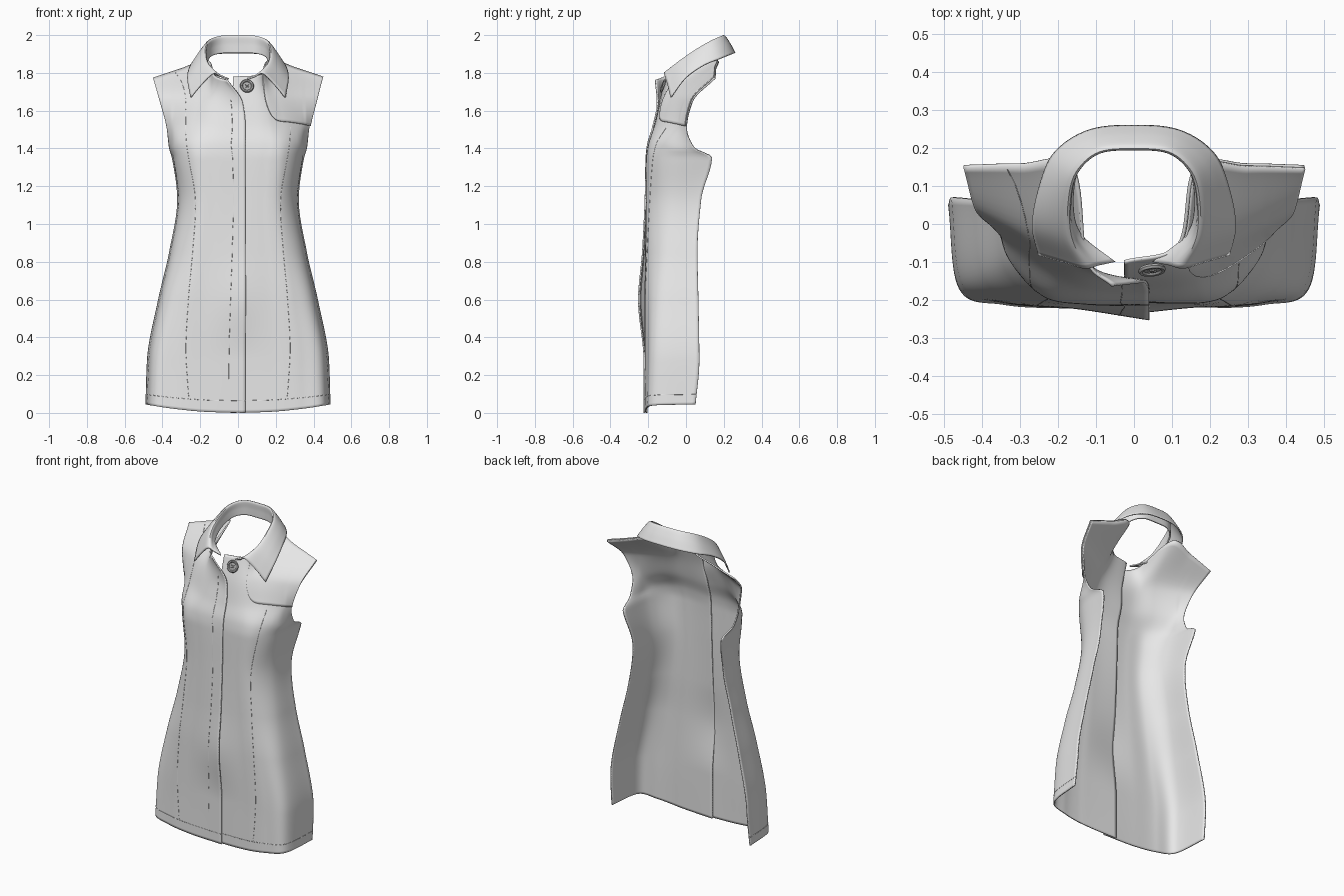
import bpy
import bmesh
from math import cos, sin, pi
from mathutils import Vector

if "Cube" in bpy.data.objects:
    bpy.data.objects.remove(bpy.data.objects["Cube"])


def material(name, value):
    mat = bpy.data.materials.new(name)
    mat.use_nodes = True
    mat.diffuse_color = (value, value, value, 1)
    mat.node_tree.nodes["Principled BSDF"].inputs["Base Color"].default_value = (value, value, value, 1)
    return mat


cloth = material("light grey cloth", 0.8)
button_grey = material("button grey", 0.45)


def spline(points, t):
    """Smooth curve through the points, t from 0 to 1."""
    last = len(points) - 1
    s = min(max(t, 0), 1) * last
    i = min(int(s), last - 1)
    f = s - i
    b, c = points[i], points[i + 1]
    a = points[i - 1] if i else b * 2 - c
    d = points[i + 2] if i + 2 <= last else c * 2 - b
    return 0.5 * (b * 2 + (c - a) * f + (a * 2 - b * 5 + c * 4 - d) * f ** 2
                  + (b * 3 - a - c * 3 + d) * f ** 3)


def monotone(knots, points, t):
    """Curve through points at uneven knots, without overshoot."""
    last = len(knots) - 1
    i = max(k for k in range(last) if k == 0 or knots[k] <= t)

    def slope(k):
        return (points[k + 1] - points[k]) / (knots[k + 1] - knots[k])

    def tangent(k):
        a, b = slope(max(k - 1, 0)), slope(min(k, last - 1))
        return Vector([2 * p * q / (p + q) if p * q > 0 else 0 for p, q in zip(a, b)])

    h = knots[i + 1] - knots[i]
    f = (t - knots[i]) / h
    return (points[i] * (1 + 2 * f) * (1 - f) ** 2 + tangent(i) * h * f * (1 - f) ** 2
            + points[i + 1] * f * f * (3 - 2 * f) + tangent(i + 1) * h * f * f * (f - 1))


def finish(obj):
    bpy.ops.object.select_all(action="DESELECT")
    obj.select_set(True)
    bpy.context.view_layer.objects.active = obj
    bpy.ops.object.shade_smooth_by_angle(angle=0.7)


def add_object(name, bm, mat):
    mesh = bpy.data.meshes.new(name)
    bm.to_mesh(mesh)
    bm.free()
    mesh.materials.append(mat)
    obj = bpy.data.objects.new(name, mesh)
    bpy.context.collection.objects.link(obj)
    return obj


def sheet(name, func, nu, nv, flip=False, thickness=0.008, offset=-1):
    """Thin cloth sheet sampled from func(u, v)."""
    bm = bmesh.new()
    grid = [[bm.verts.new(func(i / nu, j / nv)) for i in range(nu + 1)] for j in range(nv + 1)]
    for j in range(nv):
        for i in range(nu):
            quad = [grid[j][i], grid[j][i + 1], grid[j + 1][i + 1], grid[j + 1][i]]
            bm.faces.new(quad[::-1] if flip else quad)
    obj = add_object(name, bm, cloth)
    mod = obj.modifiers.new("thickness", "SOLIDIFY")
    mod.thickness = thickness
    mod.offset = offset
    finish(obj)


def seam(name, points, radius=0.0012, mat=cloth):
    curve = bpy.data.curves.new(name, "CURVE")
    curve.dimensions = "3D"
    curve.bevel_depth = radius
    curve.bevel_resolution = 1
    line = curve.splines.new("POLY")
    line.points.add(len(points) - 1)
    for p, co in zip(line.points, points):
        p.co = (*co, 1)
    curve.materials.append(mat)
    bpy.context.collection.objects.link(bpy.data.objects.new(name, curve))


# Skirt and waist rows: height, half width, front y, side edge y, placket bulge, roundness
LOWER = [(0.0, 0.49, -0.222, 0.05, 0.002, 0.65), (0.28, 0.482, -0.22, 0.07, 0.005, 0.75),
         (0.6, 0.423, -0.224, 0.065, 0.03, 1.05), (0.85, 0.365, -0.218, 0.06, 0.015, 1.35),
         (1.13, 0.322, -0.214, 0.08, 0.005, 1.5), (1.35, 0.35, -0.212, 0.137, 0.0, 1.4)]
# Chest rows from the underarm to just below the shoulder
UPPER = [[(-0.04, -0.207, 1.41), (0.14, -0.203, 1.42), (0.25, -0.175, 1.42), (0.335, -0.085, 1.41), (0.365, 0.045, 1.4)],
         [(-0.04, -0.18, 1.51), (0.13, -0.168, 1.52), (0.24, -0.118, 1.53), (0.33, -0.055, 1.52), (0.378, 0.0, 1.51)],
         [(-0.025, -0.155, 1.64), (0.12, -0.13, 1.65), (0.21, -0.07, 1.67), (0.31, -0.02, 1.66), (0.415, 0.03, 1.65)]]
SHOULDER = [(0.165, 0.15, 1.87), (0.3, 0.155, 1.825), (0.45, 0.15, 1.775)]
NECK = {1: [(-0.025, -0.115, 1.78), (0.12, -0.06, 1.795)],
        -1: [(0.06, -0.165, 1.76), (0.13, -0.09, 1.79)]}
TOP = 1.78
KNOTS = [row[0] for row in LOWER] + [row[0][2] for row in UPPER] + [TOP]


def panel(side):
    """Surface function of one front panel; side 1 is the left, -1 the right."""
    rows = []
    for z, w, front, edge, bulge, turn in LOWER:
        row = []
        for k, (fx, fy) in enumerate([(0, 0), (0.36, 0), (0.7, 0.05 * turn), (0.94, 0.28 * turn), (1, 1)]):
            x = w * fx if k else -0.04
            y = front + (edge - front) * fy - (bulge if k == 0 else 0)
            row.append((x, y, z + (0.045 * fx ** 2 if z == 0 else 0)))
        rows.append(row)
    rows += UPPER + [NECK[side] + SHOULDER]
    rows = [[Vector(p) for p in row] for row in rows]

    def surface(u, v):
        p = monotone(KNOTS, [spline(row, u) for row in rows], v * TOP)
        # The left panel lies under the right one at the placket
        if side > 0:
            p.y += 0.012 * max(0, 1 - u * 3)
        return Vector((p.x * side, p.y, p.z))
    return surface


def lifted(surface, side, height):
    """Same surface pushed outwards."""
    def func(u, v):
        e = 0.004
        du = surface(min(u + e, 1), v) - surface(max(u - e, 0), v)
        dv = surface(u, min(v + e, 1)) - surface(u, max(v - e, 0))
        return surface(u, v) + du.cross(dv).normalized() * height * side
    return func


def steps(a, b, n=60):
    return [a + (b - a) * i / n for i in range(n + 1)]


# Front panels with princess seams and hem stitching
for side, word in ((1, "left"), (-1, "right")):
    surf = panel(side)
    sheet(word + "_front_panel", surf, 48, 112, flip=side < 0)
    top = 0.84 if side > 0 else 0.995
    seam(word + "_princess_seam", [surf(0.36 + 0.22 * v + 0.24 * v ** 10, v) for v in steps(0.04, top)])
    seam(word + "_hem_stitch", [surf(u, 0.036) for u in steps(0, 1)])

left, right = panel(1), panel(-1)
seam("placket_stitch", [right(0.1, v) for v in steps(0.1, 0.93)])


# Loose yoke flap on the left chest with a rounded inner corner
def yoke(a, b):
    low = 0.853 + 0.14 * (1 - a) ** 14
    return lifted(left, 1, 0.008)(0.27 + 0.73 * a, low + (1 - low) * b)


sheet("left_yoke_flap", yoke, 60, 20, thickness=0.006)


# Folded collar: neck seam, fold line and outer edge, back centre to front
def mirrored(half):
    pts = [Vector(p) for p in half]
    return [Vector((-p.x, p.y, p.z)) for p in reversed(pts[1:])] + pts


stand = mirrored([(0, 0.2, 1.905), (0.09, 0.193, 1.903), (0.148, 0.145, 1.885),
                  (0.163, 0.05, 1.845), (0.14, -0.03, 1.8), (0.05, -0.1, 1.768)])
fold = mirrored([(0, 0.2, 1.996), (0.095, 0.19, 1.992), (0.155, 0.135, 1.968),
                 (0.174, 0.055, 1.922), (0.17, -0.035, 1.86), (0.13, -0.115, 1.797)])
edge = mirrored([(0, 0.258, 1.905), (0.12, 0.245, 1.9), (0.21, 0.185, 1.877),
                 (0.25, 0.09, 1.838), (0.266, -0.005, 1.77), (0.25, -0.08, 1.67)])


def collar(u, v):
    a, b, c = (spline(line, u) for line in (stand, fold, edge))
    outer = b.lerp(c, 0.5) + Vector((0, 0, 0.008))
    inner = a.lerp(b, 0.5)
    return spline([a, inner, b, outer, c], v)


sheet("collar", collar, 72, 24, thickness=0.008, offset=0)

# Neck button: turned rim profile
centre = lifted(left, 1, 0.006)(0.115, 0.968)
normal = (centre - left(0.115, 0.968)).normalized()
turn = normal.to_track_quat("Z", "Y")
bm = bmesh.new()
rings = []
for r, h in ((0.034, 0), (0.037, 0.006), (0.033, 0.012), (0.026, 0.011), (0.022, 0.006)):
    rings.append([bm.verts.new((r * cos(i * pi / 16), r * sin(i * pi / 16), h)) for i in range(32)])
for low, high in zip(rings, rings[1:]):
    for i in range(32):
        j = (i + 1) % 32
        bm.faces.new((low[i], low[j], high[j], high[i]))
bm.faces.new(rings[-1])
bm.faces.new(rings[0][::-1])
button = add_object("neck_button", bm, button_grey)
button.matrix_world = turn.to_matrix().to_4x4()
button.location = centre
finish(button)

# Crossed thread on the button
for k, dy in enumerate((1, -1)):
    ends = [centre + turn @ Vector((s * 0.009, s * dy * 0.009, 0.008)) for s in (-1, 1)]
    seam("button_thread_%d" % (k + 1), ends, 0.003, button_grey)
